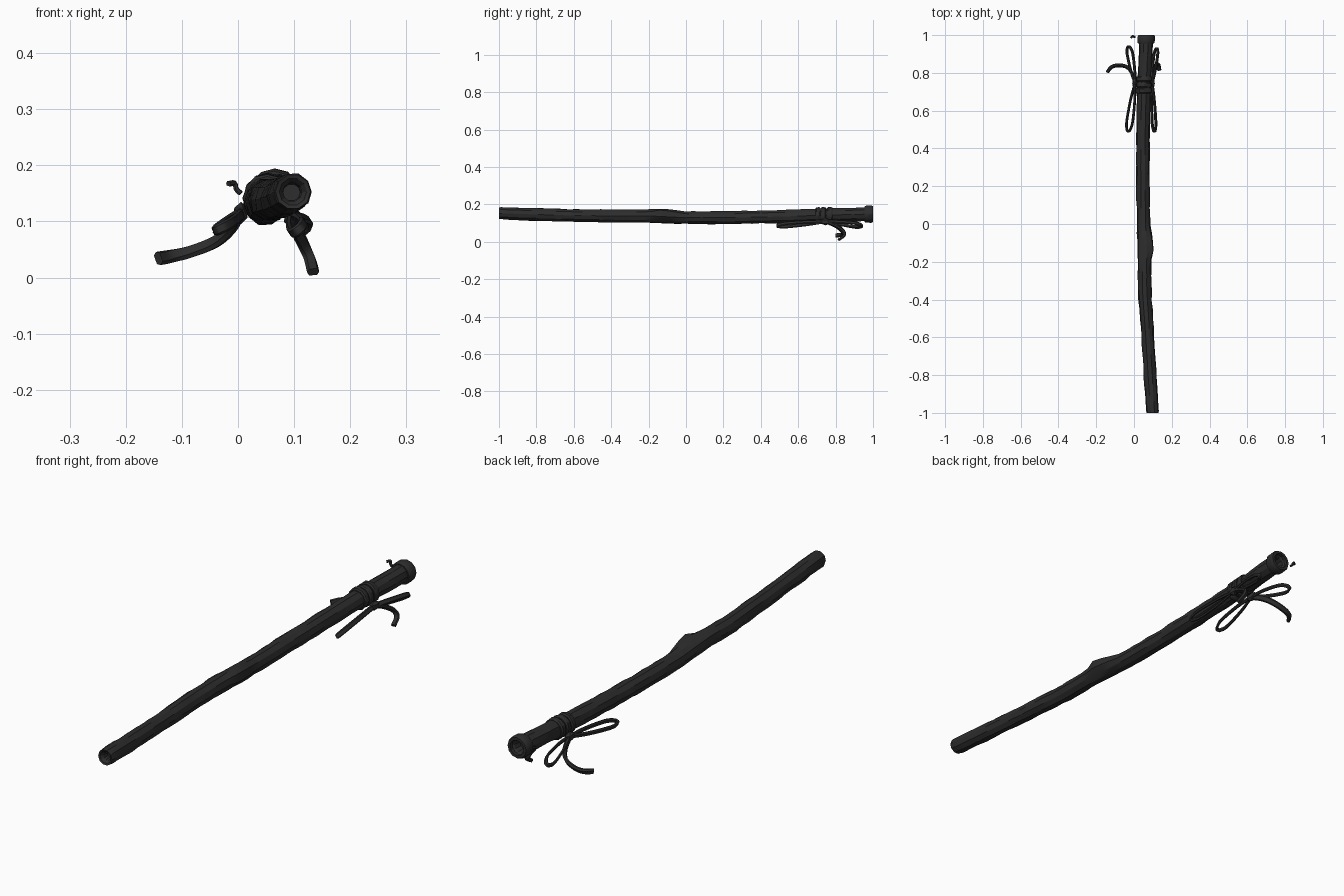
import bpy, bmesh, math, random
from mathutils import Vector

if "Cube" in bpy.data.objects:
    bpy.data.objects.remove(bpy.data.objects["Cube"])

random.seed(4)
mat = bpy.data.materials.new("charcoal black")
mat.diffuse_color = (0.026, 0.026, 0.026, 1)
mat.use_nodes = True
mat.node_tree.nodes["Principled BSDF"].inputs["Base Color"].default_value = mat.diffuse_color


def finish(bm, name, angle=30):
    bmesh.ops.recalc_face_normals(bm, faces=bm.faces[:])
    me = bpy.data.meshes.new(name)
    bm.to_mesh(me)
    bm.free()
    me.materials.append(mat)
    ob = bpy.data.objects.new(name, me)
    bpy.context.collection.objects.link(ob)
    bpy.ops.object.select_all(action='DESELECT')
    ob.select_set(True)
    bpy.context.view_layer.objects.active = ob
    bpy.ops.object.shade_smooth_by_angle(angle=math.radians(angle))
    return ob


def skin(bm, rings, closed=False):
    """Join rings of points with quads; cap the two ends unless closed."""
    vr = [[bm.verts.new(p) for p in r] for r in rings]
    n = len(vr[0])
    pairs = list(zip(vr, vr[1:])) + ([(vr[-1], vr[0])] if closed else [])
    for a, b in pairs:
        for i in range(n):
            j = (i + 1) % n
            bm.faces.new((a[i], a[j], b[j], b[i]))
    if not closed:
        bm.faces.new(vr[0])
        bm.faces.new(vr[-1])


def smooth_path(pts, steps=4):
    """Catmull-Rom curve through the points."""
    p = [Vector(q) for q in pts]
    p = [2 * p[0] - p[1]] + p + [2 * p[-1] - p[-2]]
    out = []
    for i in range(1, len(p) - 2):
        a, b, c, d = p[i - 1:i + 3]
        for s in range(steps):
            t = s / steps
            out.append(0.5 * (2 * b + (c - a) * t + (2 * a - 5 * b + 4 * c - d) * t * t
                              + (3 * b - a - 3 * c + d) * t ** 3))
    return out + [p[-2]]


def ribbon(name, pts, wide, width=0.022, thick=0.009):
    """Flat strip with six sides; wide is the direction of its broad face."""
    path = smooth_path(pts)
    wide = Vector(wide)
    rings = []
    for i, p in enumerate(path):
        t = (path[min(i + 1, len(path) - 1)] - path[max(i - 1, 0)]).normalized()
        w = (wide - t * wide.dot(t)).normalized()
        h = t.cross(w)
        rings.append([p + w * a * width / 2 + h * b * thick / 2 for a, b in
                      ((-1, 0), (-.65, 1), (.65, 1), (1, 0), (.65, -1), (-.65, -1))])
    bm = bmesh.new()
    skin(bm, rings)
    return finish(bm, name)


# Centre line of the stick: y, x, z, radius
LINE = [(-1, .098, .153, .034), (-.8, .086, .146, .035), (-.6, .073, .141, .034),
        (-.35, .056, .138, .036), (-.2, .056, .139, .037), (0, .050, .129, .035),
        (.25, .047, .130, .036), (.5, .048, .135, .036), (.75, .053, .143, .036),
        (1, .066, .149, .038)]


def axis(y):
    for a, b in zip(LINE, LINE[1:]):
        if y <= b[0]:
            t = (y - a[0]) / (b[0] - a[0])
            return [a[k] + (b[k] - a[k]) * t for k in (1, 2, 3)]
    return list(LINE[-1][1:])


def ring(y, scale=1.0, n=10, rough=0.0, r=None):
    cx, cz, cr = axis(y)
    out = []
    for i in range(n):
        a = 2 * math.pi * i / n
        rad = (r or cr) * scale * (1 + random.uniform(-rough, rough))
        # broken twig stub on the upper right side
        d = y + .13
        f = max(0, 1 - (d / .13 if d > 0 else -d / .06))
        rad += .025 * f * max(0, math.cos(a - .5)) ** 3
        out.append((cx + rad * math.cos(a), y, cz + rad * math.sin(a)))
    return out


# Stick with recessed ends
ys = [-.99 + 1.97 * i / 44 for i in range(45)]
rings = [ring(-.96, .45), ring(-.985, .5), ring(-.997, .72), ring(-1, .92)]
rings += [ring(y, 1, 10, .055) for y in ys]
rings += [ring(.99, .9), ring(.98, .68), ring(.95, .62)]
bm = bmesh.new()
skin(bm, rings)
finish(bm, "stick", 25)


def band(name, y0, y1, outer, inner, rough=0.0):
    """Closed ring around the stick with bevelled outer edges."""
    e = (y1 - y0) * .2
    bm = bmesh.new()
    skin(bm, [ring(y0, 1, 12, 0, inner), ring(y0, 1, 12, 0, outer - .004),
              ring(y0 + e, 1, 12, rough, outer), ring(y1 - e, 1, 12, rough, outer),
              ring(y1, 1, 12, 0, outer - .004), ring(y1, 1, 12, 0, inner)], True)
    finish(bm, name)


band("end_collar", .955, 1.0, .046, .031, .02)
for k, y in enumerate((.692, .722, .755)):
    band("cord_wrap_%d" % (k + 1), y, y + .027, .043, .03, .04)


def loop(name, knot, tip, spread, wide):
    """Teardrop bow loop from the knot to the tip and back."""
    k, t, s = Vector(knot), Vector(tip), Vector(spread)
    d = t - k
    ribbon(name, [k, k + d * .35 + s * .7, k + d * .8 + s, k + d * .97 + s * .5, t,
                  k + d * .97 - s * .5, k + d * .8 - s, k + d * .35 - s * .7, k],
           wide, .02, .010)


LEFT, RIGHT = (.005, .745, .115), (.096, .745, .108)

# Bow loops on both sides
loop("left_front_loop", LEFT, (-.03, .49, .088), (.016, 0, .008), (-.4, 0, 1))
loop("left_back_loop", LEFT, (-.028, .94, .085), (.015, 0, .012), (-.6, 0, 1))
loop("right_front_loop", RIGHT, (.108, .49, .085), (.010, 0, .009), (-.7, 0, 1))
loop("right_back_loop", RIGHT, (.120, .93, .088), (.010, 0, .009), (-.7, 0, 1))

# Hanging tails
ribbon("left_tail", [LEFT, (-.012, .80, .088), (-.04, .832, .064), (-.085, .84, .046),
                     (-.12, .83, .038), (-.142, .803, .034)], (0, .6, 1), .025, .014)
ribbon("right_tail", [RIGHT, (.104, .80, .085), (.117, .84, .058), (.128, .845, .033),
                      (.134, .815, .010)], (1, .5, .3), .022, .014)

# Knots where the bows meet the wraps
for name, c in (("left_knot", LEFT), ("right_knot", RIGHT)):
    bm = bmesh.new()
    bmesh.ops.create_icosphere(bm, subdivisions=1, radius=1)
    for v in bm.verts:
        v.co = Vector((v.co.x * .016, v.co.y * .03, v.co.z * .02)) + Vector(c)
    finish(bm, name)

# Small loose curl beside the collar
ribbon("loose_curl", [(-.017, .985, .167), (-.006, .995, .168), (-.003, .992, .158),
                      (.005, .99, .150)], (0, 1, .3), .012, .008)
